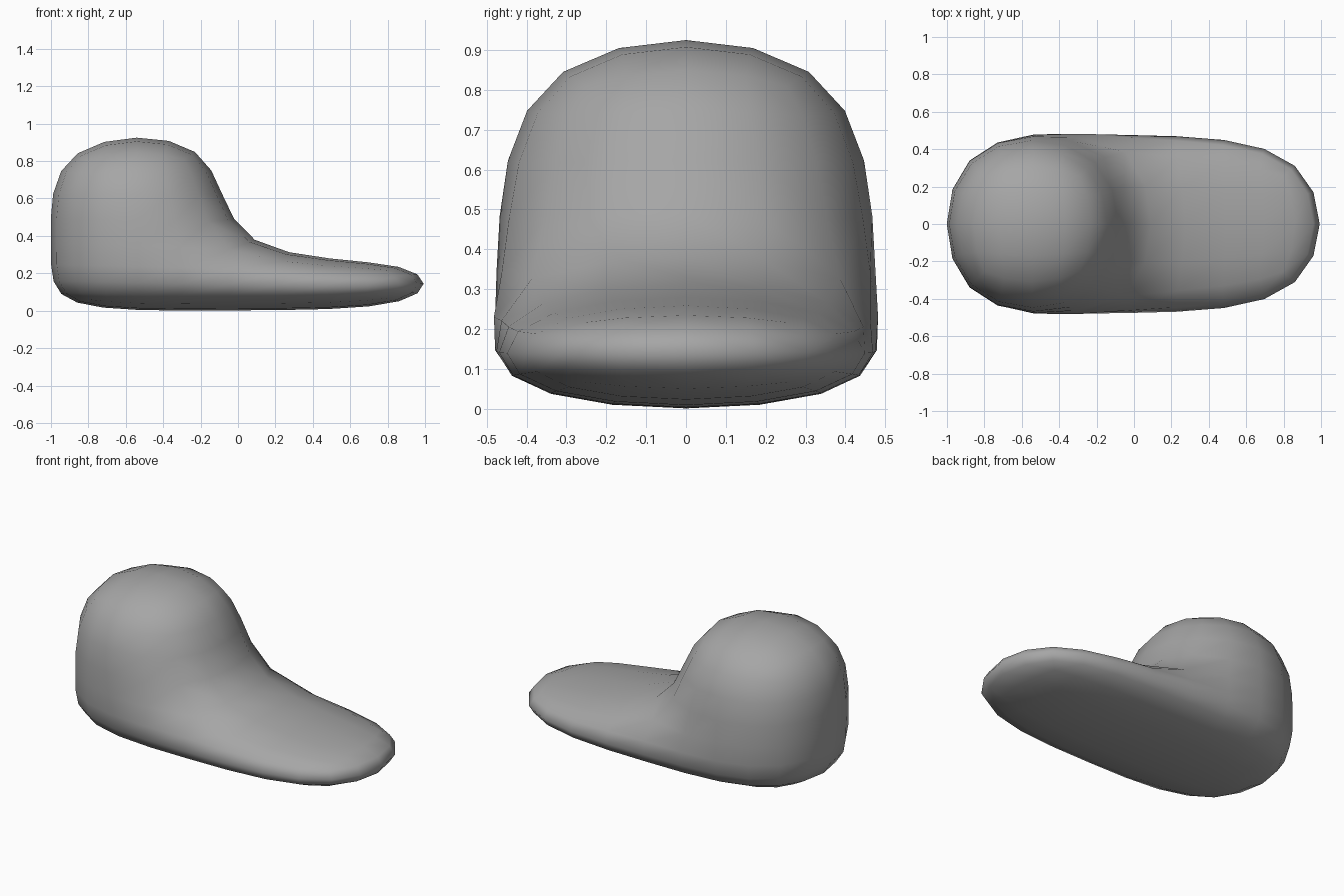
import bpy
import bmesh

cube = bpy.data.objects.get("Cube")
if cube:
    bpy.data.objects.remove(cube, do_unlink=True)

# Plain grey material
grey = bpy.data.materials.new("plain_grey")
grey.use_nodes = True
colour = (0.38, 0.38, 0.38, 1.0)
grey.diffuse_color = colour
grey.node_tree.nodes["Principled BSDF"].inputs["Base Color"].default_value = colour

# L-shaped control outline: x, z and half width at each corner
outline = [
    (-1.06, -0.023, 0.51),   # heel bottom
    (-0.06, -0.007, 0.51),   # sole middle
    (1.083, -0.011, 0.51),   # toe bottom
    (1.088, 0.302, 0.51),    # toe top
    (-0.08, 0.265, 0.51),    # instep
    (-0.012, 0.997, 0.505),  # dome front
    (-1.07, 0.965, 0.505),   # dome back
    (-1.03, 0.305, 0.51),    # heel back
]
# The three blocks of the L: heel, toe and dome
blocks = [(0, 1, 4, 7), (1, 2, 3, 4), (7, 4, 5, 6)]

bm = bmesh.new()
near = [bm.verts.new((x, -w, z)) for x, z, w in outline]
far = [bm.verts.new((x, w, z)) for x, z, w in outline]
for block in blocks:
    bm.faces.new([near[i] for i in block])
    bm.faces.new([far[i] for i in reversed(block)])
for i in range(len(outline)):
    j = (i + 1) % len(outline)
    bm.faces.new((near[j], near[i], far[i], far[j]))
bmesh.ops.recalc_face_normals(bm, faces=bm.faces)
for face in bm.faces:
    face.smooth = True

mesh = bpy.data.meshes.new("rounded_boot")
bm.to_mesh(mesh)
bm.free()
mesh.materials.append(grey)
boot = bpy.data.objects.new("rounded_boot", mesh)
bpy.context.collection.objects.link(boot)

# Round the blocky cage into the soft body
rounding = boot.modifiers.new("rounding", "SUBSURF")
rounding.levels = 2
rounding.render_levels = 2
